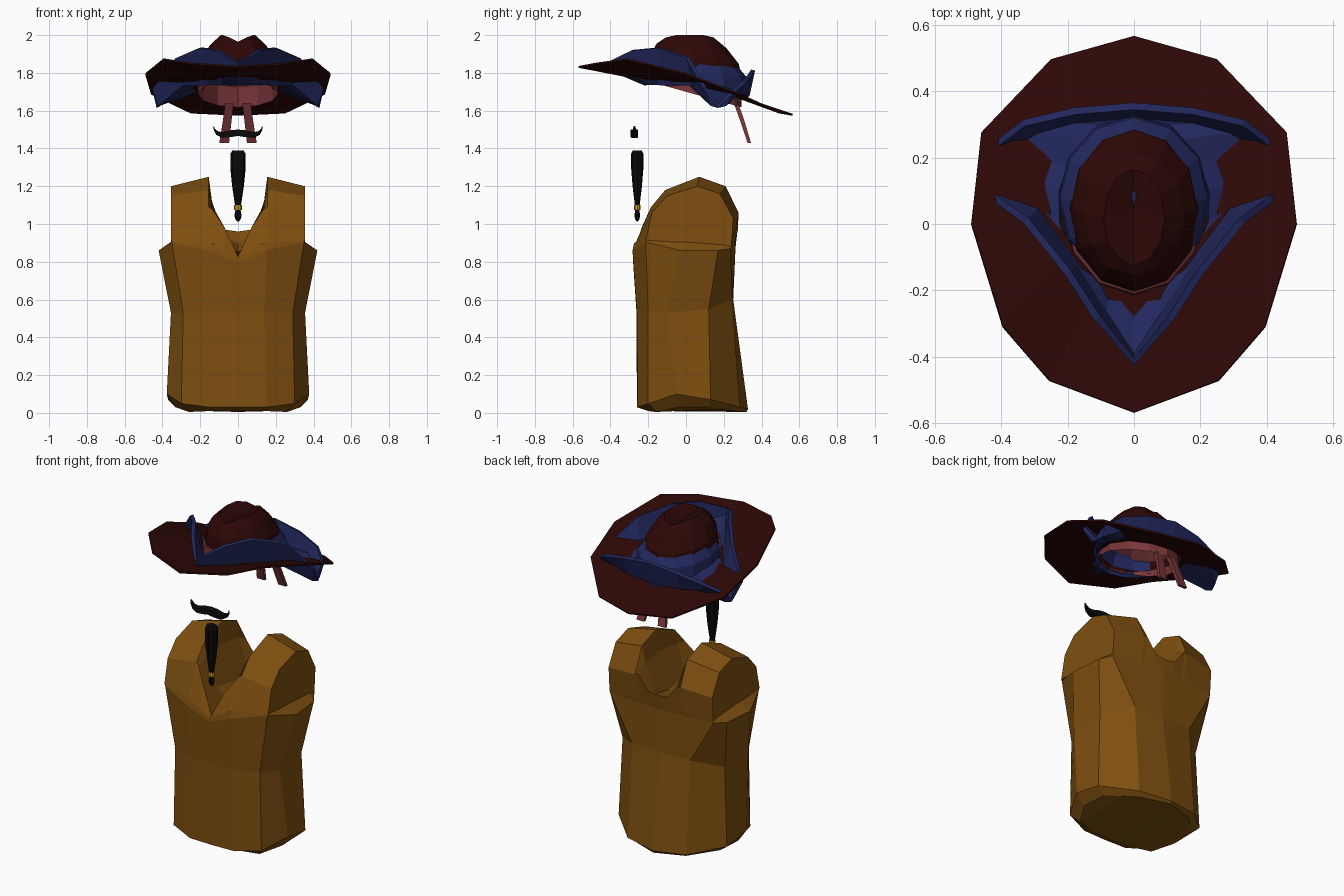
import bpy, bmesh
from math import sin, cos, pi


def material(name, rgb):
    m = bpy.data.materials.new(name)
    m.diffuse_color = (*rgb, 1)
    return m


BROWN = material("vest_brown", (0.21, 0.078, 0.005))
MAROON = material("hat_maroon", (0.026, 0.0025, 0.002))
BLUE = material("hat_blue", (0.016, 0.021, 0.11))
RED = material("scarf_red", (0.19, 0.036, 0.042))
BLACK = material("hair_black", (0.003, 0.003, 0.003))
GOLD = material("bead_gold", (0.55, 0.3, 0.02))


def loft(name, rows, mat, closed=True, caps=(), pole=None, mirror=False, thick=0):
    """Skin consecutive rows of points; optional end caps, pole, mirror and thickness."""
    bm = bmesh.new()
    vs = [[bm.verts.new(p) for p in row] for row in rows]
    n = len(rows[0])
    for a, b in zip(vs, vs[1:]):
        for i in range(n if closed else n - 1):
            j = (i + 1) % n
            bm.faces.new((a[i], a[j], b[j], b[i]))
    for c in caps:
        bm.faces.new(vs[c])
    if pole:
        p = bm.verts.new(pole)
        for i in range(n):
            bm.faces.new((vs[-1][i], vs[-1][(i + 1) % n], p))
    bmesh.ops.remove_doubles(bm, verts=bm.verts, dist=0.0005)
    bmesh.ops.recalc_face_normals(bm, faces=bm.faces)
    me = bpy.data.meshes.new(name)
    bm.to_mesh(me)
    bm.free()
    me.materials.append(mat)
    ob = bpy.data.objects.new(name, me)
    bpy.context.collection.objects.link(ob)
    if mirror:
        ob.modifiers.new("mirror", "MIRROR").merge_threshold = 0.002
    if thick:
        s = ob.modifiers.new("thickness", "SOLIDIFY")
        s.thickness, s.offset = thick, 0
    return ob


def ellipse(rx, ry, cy, z, n=12):
    """Horizontal ring; z is a number or a function of (x, y)."""
    pts = [(rx * sin(2 * pi * i / n), cy - ry * cos(2 * pi * i / n)) for i in range(n)]
    return [(x, y, z(x, y) if callable(z) else z) for x, y in pts]


def half_arc(rx, ry, cy, n, zf):
    """Right half of a ring, front to back."""
    pts = [(rx * sin(pi * i / (n - 1)), cy - ry * cos(pi * i / (n - 1))) for i in range(n)]
    return [(abs(x), y, zf(x, y)) for x, y in pts]


def slope(x, y):
    return 1.745 - 0.16 * y - 0.35 * y * y


# Vest body: half rings from hem to armpit
loft("vest_body", [
    [(0, -.2, .01), (.14, -.2, .01), (.26, -.16, .005), (.33, -.04, .03),
     (.32, .12, .03), (.18, .26, .01), (0, .32, .005)],
    [(0, -.26, .03), (.15, -.255, .03), (.3, -.2, .05), (.377, -.05, .1),
     (.37, .13, .07), (.2, .285, .03), (0, .328, .02)],
    [(0, -.262, .53), (.14, -.26, .53), (.29, -.2, .53), (.355, -.1, .53),
     (.35, .12, .55), (.2, .245, .6), (0, .25, .6)],
    [(0, -.28, .80), (.15, -.283, .86), (.35, -.213, .905), (.42, -.03, .86),
     (.4, .17, .86), (.355, .236, .87), (0, .262, .87)],
    [(0, -.278, .82), (.138, -.275, .9), (.355, -.212, .915), (.355, 0, .905),
     (.355, .2, .89), (.355, .24, .88), (0, .265, .9)],
], BROWN, closed=False, mirror=True)
loft("vest_hem_base", [
    [(0, -.2, .01), (.14, -.2, .01), (.26, -.16, .005), (.33, -.04, .03)],
    [(0, .32, .005), (.18, .26, .01), (.25, .19, .02), (.32, .12, .03)],
], BROWN, closed=False, mirror=True)

# Vest shoulders: arches (y, z) from the neckline out to the armhole
ARCHES = [
    (0, [(-.278, .82), (-.26, .83), (-.1, .83), (.07, .85), (.2, .9), (.272, .96), (.265, .9)]),
    (.07, [(-.277, .85), (-.235, .98), (-.1, .93), (.07, .9), (.2, .92), (.275, .97), (.26, .895)]),
    (.138, [(-.275, .88), (-.19, 1.08), (-.11, 1.1), (.07, 1.12), (.2, 1.1), (.278, 1.06), (.255, .89)]),
    (.155, [(-.27, .89), (-.185, 1.09), (-.11, 1.18), (.07, 1.25), (.21, 1.2), (.278, 1.05), (.254, .89)]),
    (.355, [(-.212, .915), (-.18, 1.06), (-.1, 1.15), (.06, 1.2), (.18, 1.16), (.25, 1.03), (.24, .88)]),
]
loft("vest_shoulders", [[(x, y, z) for y, z in arch] for x, arch in ARCHES],
     BROWN, closed=False, caps=(-1,), mirror=True)

# Wide hat brim, sloping to the back with raised sides
outer = [(0, -.568, 1.832), (.255, -.472, 1.85), (.395, -.31, 1.872), (.49, 0, 1.795),
         (.46, .275, 1.69), (.25, .495, 1.59), (0, .565, 1.578)]
loft("wide_brim", [half_arc(.215, .265, .05, 7, slope), outer],
     MAROON, closed=False, mirror=True, thick=.01)

# Wide hat crown with a centre crease
loft("wide_hat_crown", [
    ellipse(.205, .265, .05, slope),
    ellipse(.19, .235, .045, lambda x, y: 1.875 - .1 * y),
    ellipse(.152, .185, .03, lambda x, y: 1.945 - .07 * y),
    ellipse(.092, .145, .02, lambda x, y: 1.965 + .035 * min(1, abs(x) / .07)),
], MAROON, pole=(0, .04, 1.955))

# Three-cornered hat: floor, then turned-up walls with open rear corners
fold = [(0, -.4, 1.82), (.09, -.27, 1.80), (.18, -.13, 1.785), (.29, .04, 1.74), (.42, .135, 1.635),
        (.43, .17, 1.625), (.41, .21, 1.635), (.29, .28, 1.70), (.18, .31, 1.69), (0, .328, 1.685)]
rim = [(0, -.415, 1.855), (.11, -.285, 1.92), (.2, -.145, 1.933), (.325, .01, 1.88), (.45, .1, 1.72),
       (.43, .17, 1.625), (.41, .245, 1.70), (.33, .305, 1.75), (.18, .34, 1.79), (0, .355, 1.815)]
loft("three_corner_brim",
     [half_arc(.225, .265, .05, 10, lambda x, y: slope(x, y) + (.015 if y > 0 else -.02)), fold, rim],
     BLUE, closed=False, mirror=True, thick=.022)
loft("three_corner_crown", [
    ellipse(.23, .255, .075, slope),
    ellipse(.222, .245, .075, lambda x, y: 1.81 - .1 * y),
    ellipse(.15, .17, .07, lambda x, y: 1.9 - .1 * y),
], BLUE, pole=(0, .09, 1.966))

# Head scarf cap under the hats
loft("head_scarf", [
    ellipse(.212, .255, .04, lambda x, y: 1.70 - .28 * y),
    ellipse(.21, .25, .04, lambda x, y: 1.78 - .2 * y),
    ellipse(.14, .165, .05, 1.86),
], RED, pole=(0, .05, 1.92))


def box_row(cx, cy, cz, hx, hy):
    return [(cx - hx, cy - hy, cz), (cx + hx, cy - hy, cz),
            (cx + hx, cy + hy, cz), (cx - hx, cy + hy, cz)]


# Knotted scarf tails
loft("scarf_tails", [
    box_row(.045, .265, 1.64, .022, .012),
    box_row(.058, .3, 1.54, .023, .011),
    box_row(.073, .335, 1.43, .026, .009),
], RED, caps=(0, -1), mirror=True)

# Moustache: tapered section swept outwards and curled up (x, z, half width, half height)
SWEEP = [(0, 1.483, .02, .017), (.04, 1.478, .02, .018), (.085, 1.471, .016, .015),
         (.115, 1.482, .011, .01), (.128, 1.502, .007, .006), (.13, 1.517, .003, .003)]
loft("moustache", [
    [(x, -.273 - h, z - v), (x, -.273 - h, z + v), (x - v * .6 * (x > .1), -.273 + h, z + v),
     (x, -.273 + h, z - v)] for x, z, h, v in SWEEP
], BLACK, caps=(-1,), mirror=True)


# Chin beard with gold bead and tuft
def turned(name, profile, mat):
    loft(name, [ellipse(r, r * .8, -.258, z, 8) for r, z in profile], mat, caps=(0, -1))


turned("chin_beard", [(.03, 1.39), (.041, 1.37), (.04, 1.29), (.031, 1.2), (.016, 1.1)], BLACK)
turned("beard_bead", [(.02, 1.1), (.021, 1.088), (.02, 1.075)], GOLD)
turned("beard_tuft", [(.013, 1.078), (.019, 1.045), (.014, 1.025), (.003, 1.012)], BLACK)
